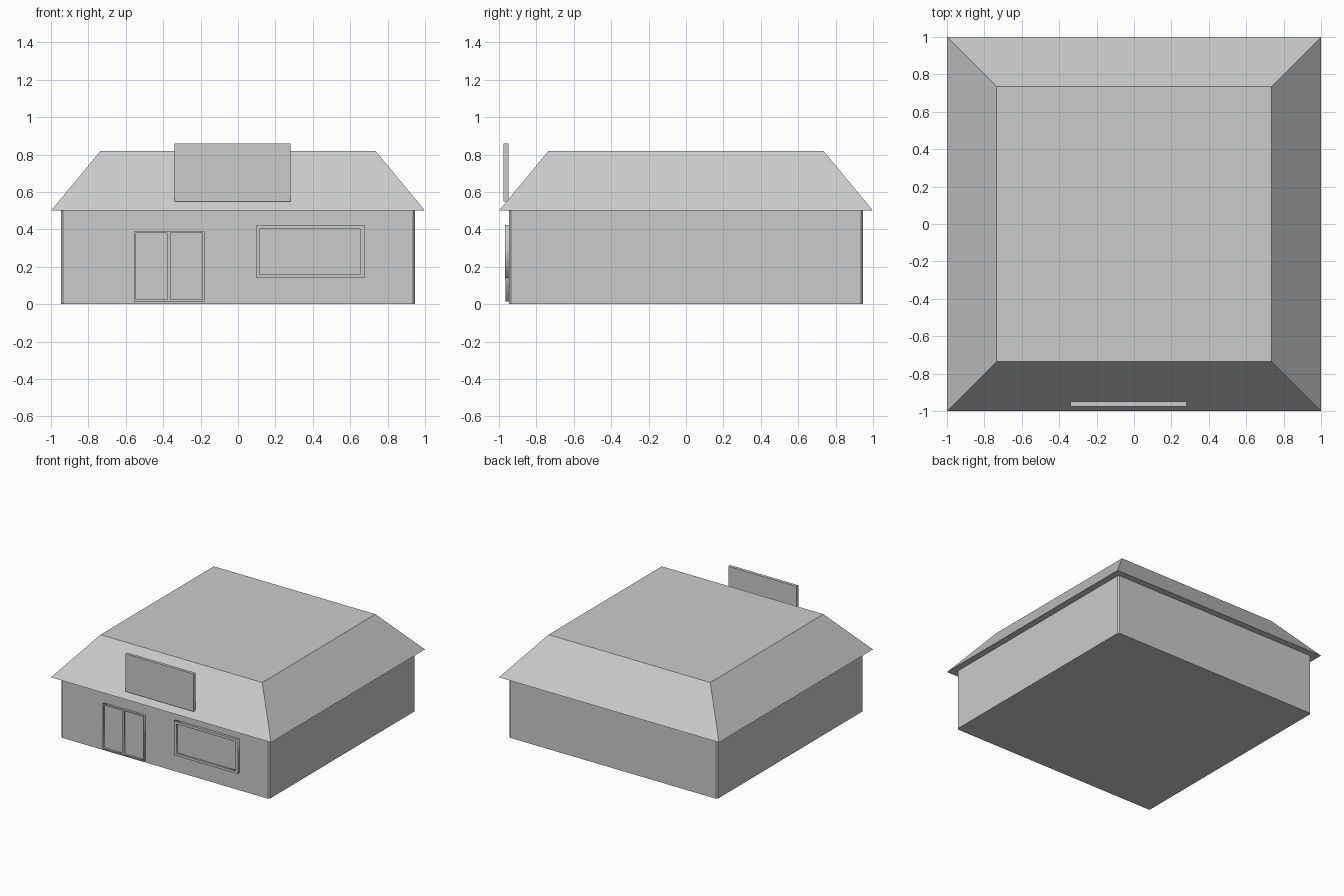
import bpy, bmesh, math

if "Cube" in bpy.data.objects:
    bpy.data.objects.remove(bpy.data.objects["Cube"])


def box(name, x, y, z):
    bpy.ops.mesh.primitive_cube_add(size=1, location=[(a + b) / 2 for a, b in (x, y, z)])
    ob = bpy.context.object
    ob.name = name
    ob.scale = [b - a for a, b in (x, y, z)]
    bpy.ops.object.transform_apply(location=False, rotation=False, scale=True)
    return ob


def frame(name, rects, y):
    """Upright slab: first rectangle is the outline, the others are openings."""
    cu = bpy.data.curves.new(name, 'CURVE')
    cu.dimensions = '2D'
    cu.fill_mode = 'BOTH'
    cu.extrude = (y[1] - y[0]) / 2
    for x0, x1, z0, z1 in rects:
        sp = cu.splines.new('POLY')
        sp.points.add(3)
        for p, co in zip(sp.points, ((x0, z0), (x1, z0), (x1, z1), (x0, z1))):
            p.co = (*co, 0, 1)
        sp.use_cyclic_u = True
    ob = bpy.data.objects.new(name, cu)
    bpy.context.collection.objects.link(ob)
    ob.rotation_euler.x = math.pi / 2
    ob.location.y = sum(y) / 2
    bpy.ops.object.select_all(action='DESELECT')
    ob.select_set(True)
    bpy.context.view_layer.objects.active = ob
    bpy.ops.object.convert(target='MESH')
    return bpy.context.object


WALL = 0.947

# Walls with narrow chamfered corners
walls = box("walls", (-WALL, WALL), (-WALL, WALL), (0, 0.5))
bm = bmesh.new()
bm.from_mesh(walls.data)
corners = [e for e in bm.edges if abs(e.verts[0].co.z - e.verts[1].co.z) > 0.1]
bmesh.ops.bevel(bm, geom=corners, offset=0.011, segments=1, affect='EDGES')
bm.to_mesh(walls.data)
bm.free()

# Flat-topped hipped roof overhanging the walls
roof = box("roof", (-1, 1), (-1, 1), (0.5, 0.82))
for v in roof.data.vertices:
    if v.co.z > 0:
        v.co.x *= 0.735
        v.co.y *= 0.735

# Blank sign board standing on the front eave
box("sign_board", (-0.34, 0.28), (-0.975, -0.95), (0.55, 0.86))

# Double door: frame with two recessed leaves
frame("door_frame", [(-0.555, -0.18, 0.015, 0.39),
                     (-0.545, -0.378, 0.025, 0.38),
                     (-0.36, -0.19, 0.025, 0.38)], (-0.965, -0.945))
for side, x in (("left", (-0.547, -0.376)), ("right", (-0.362, -0.188))):
    box("door_leaf_" + side, x, (-0.952, -0.944), (0.023, 0.382))

# Shop window: frame with recessed pane
frame("window_frame", [(0.095, 0.675, 0.14, 0.423),
                       (0.117, 0.653, 0.16, 0.402)], (-0.967, -0.945))
box("window_pane", (0.115, 0.655), (-0.952, -0.944), (0.158, 0.404))
